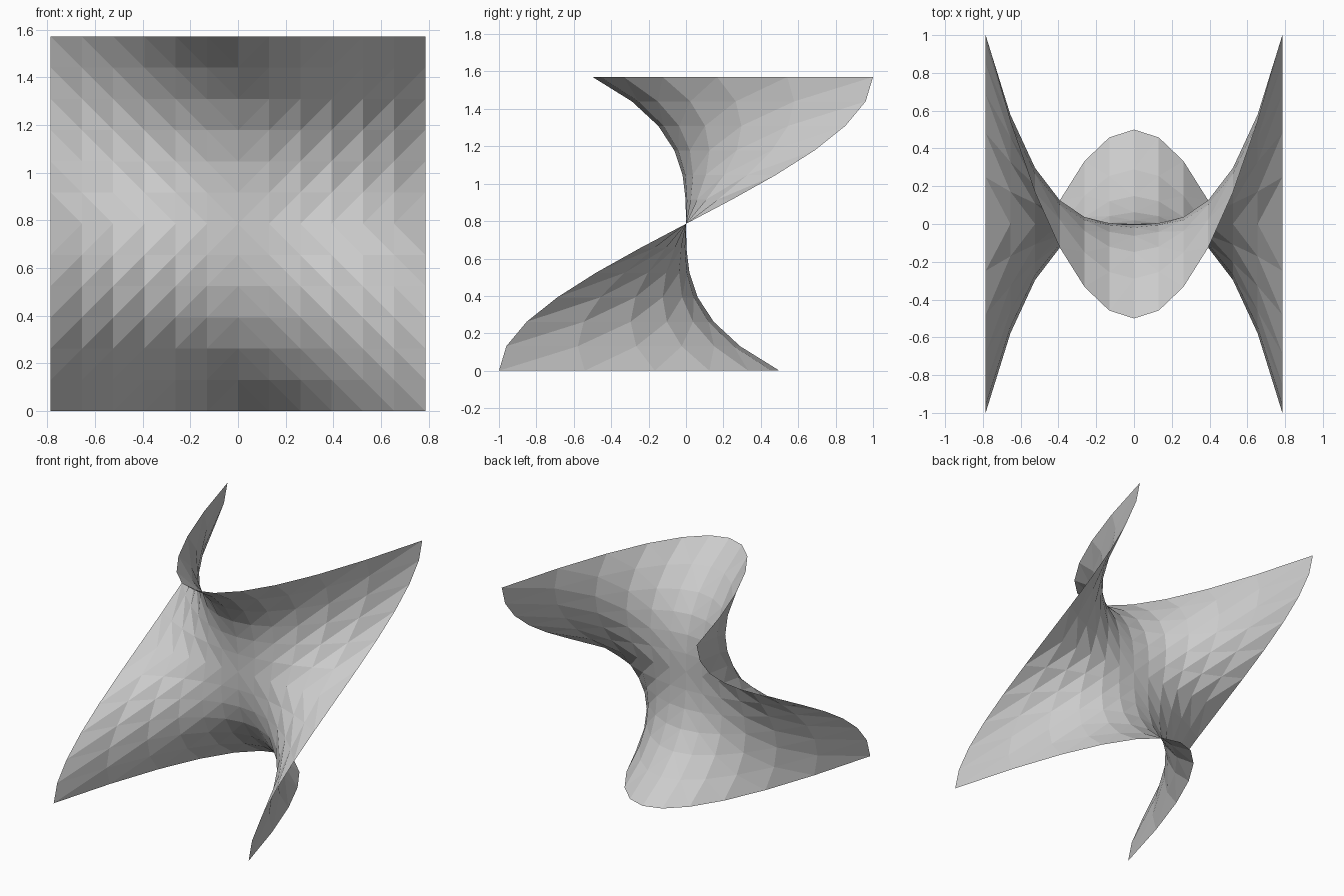
import bpy, bmesh, math

if "Cube" in bpy.data.objects:
    bpy.data.objects.remove(bpy.data.objects["Cube"])

# Monkey-saddle sheet: a 12 x 12 grid in x and z, bent in y
N = 12
HALF = math.pi / 4


def saddle_point(i, k):
    u, v = 2 * i / N - 1, 2 * k / N - 1
    return (HALF * u, 1.5 * u * u * v - 0.5 * v ** 3, HALF * (v + 1))


bm = bmesh.new()
grid = [[bm.verts.new(saddle_point(i, k)) for k in range(N + 1)] for i in range(N + 1)]

# Each cell is split along the diagonal that points towards the centre
for i in range(N):
    for k in range(N):
        a, b = grid[i][k], grid[i + 1][k]
        c, d = grid[i + 1][k + 1], grid[i][k + 1]
        if (i < N // 2) == (k < N // 2):
            tris = ((a, b, c), (a, c, d))
        else:
            tris = ((a, b, d), (b, c, d))
        for tri in tris:
            bm.faces.new(tri)

mesh = bpy.data.meshes.new("saddle_surface")
bm.to_mesh(mesh)
bm.free()
surface = bpy.data.objects.new("saddle_surface", mesh)
bpy.context.collection.objects.link(surface)
